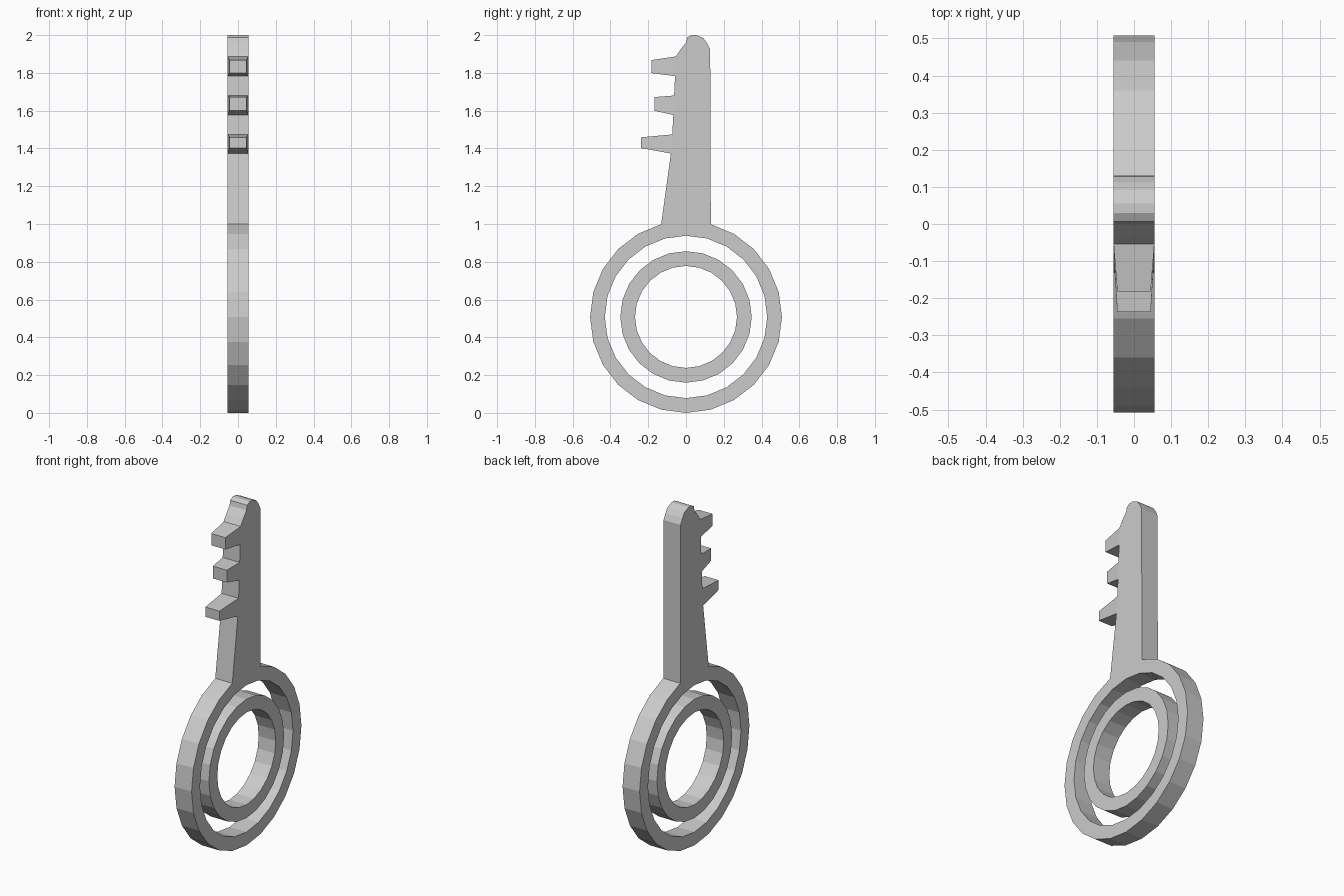
import bpy, bmesh
from math import sin, cos, pi

if "Cube" in bpy.data.objects:
    bpy.data.objects.remove(bpy.data.objects["Cube"])

HALF = 0.055      # half thickness
SIDES = 24
R = 0.508         # outer radius and centre height of the bow


def flat_ring(bm, r_out, r_in):
    """Flat ring of quads in the YZ plane; returns its outer vertices."""
    def loop(r):
        return [bm.verts.new((-HALF, r * cos(2 * pi * i / SIDES),
                              R + r * sin(2 * pi * i / SIDES))) for i in range(SIDES)]
    outer, inner = loop(r_out), loop(r_in)
    for i in range(SIDES):
        j = (i + 1) % SIDES
        bm.faces.new((outer[i], outer[j], inner[j], inner[i]))
    return outer


def thicken(bm):
    """Turn the flat plate into a solid."""
    res = bmesh.ops.extrude_face_region(bm, geom=bm.faces[:], use_keep_orig=True)
    verts = [v for v in res["geom"] if isinstance(v, bmesh.types.BMVert)]
    bmesh.ops.translate(bm, verts=verts, vec=(2 * HALF, 0, 0))


def finish(bm, name):
    bmesh.ops.recalc_face_normals(bm, faces=bm.faces[:])
    mesh = bpy.data.meshes.new(name)
    bm.to_mesh(mesh)
    bm.free()
    bpy.context.collection.objects.link(bpy.data.objects.new(name, mesh))


# Outer bow ring with the blade growing from its top three vertices
bm = bmesh.new()
ring = flat_ring(bm, R, 0.43)
tip = [(0.128, 1.924), (0.112, 1.957), (0.092, 1.984), (0.055, 2.0), (0.03, 2.0),
       (0.007, 1.988), (0.0, 1.96), (-0.032, 1.92)]
# Each tooth: root top (y, z), root bottom (y, z), end y, end top z, end bottom z
teeth = [(-0.054, 1.887, -0.058, 1.783, -0.182, 1.868, 1.799),
         (-0.063, 1.680, -0.067, 1.577, -0.168, 1.672, 1.600),
         (-0.073, 1.474, -0.080, 1.373, -0.237, 1.459, 1.402)]
outline = tip + [p for t in teeth for p in (t[0:2], t[2:4])]
blade = [bm.verts.new((-HALF, y, z)) for y, z in outline]
bm.faces.new([ring[7], ring[6], ring[5]] + blade)
thicken(bm)

# Tapered teeth pulled out of the blade's edge
for y0, z0, y1, z1, y_end, z_top, z_bot in teeth:
    mid_y, mid_z = (y0 + y1) / 2, (z0 + z1) / 2
    side = min(bm.faces, key=lambda f: abs(f.calc_center_median().y - mid_y)
               + abs(f.calc_center_median().z - mid_z)
               + abs(f.calc_center_median().x))
    end = bmesh.ops.extrude_discrete_faces(bm, faces=[side])["faces"][0]
    for v in end.verts:
        v.co = (0.045 if v.co.x > 0 else -0.045, y_end,
                z_top if v.co.z > mid_z else z_bot)
finish(bm, "key_bow_and_blade")

# Loose inner ring
bm = bmesh.new()
flat_ring(bm, 0.348, 0.27)
thicken(bm)
finish(bm, "inner_ring")
